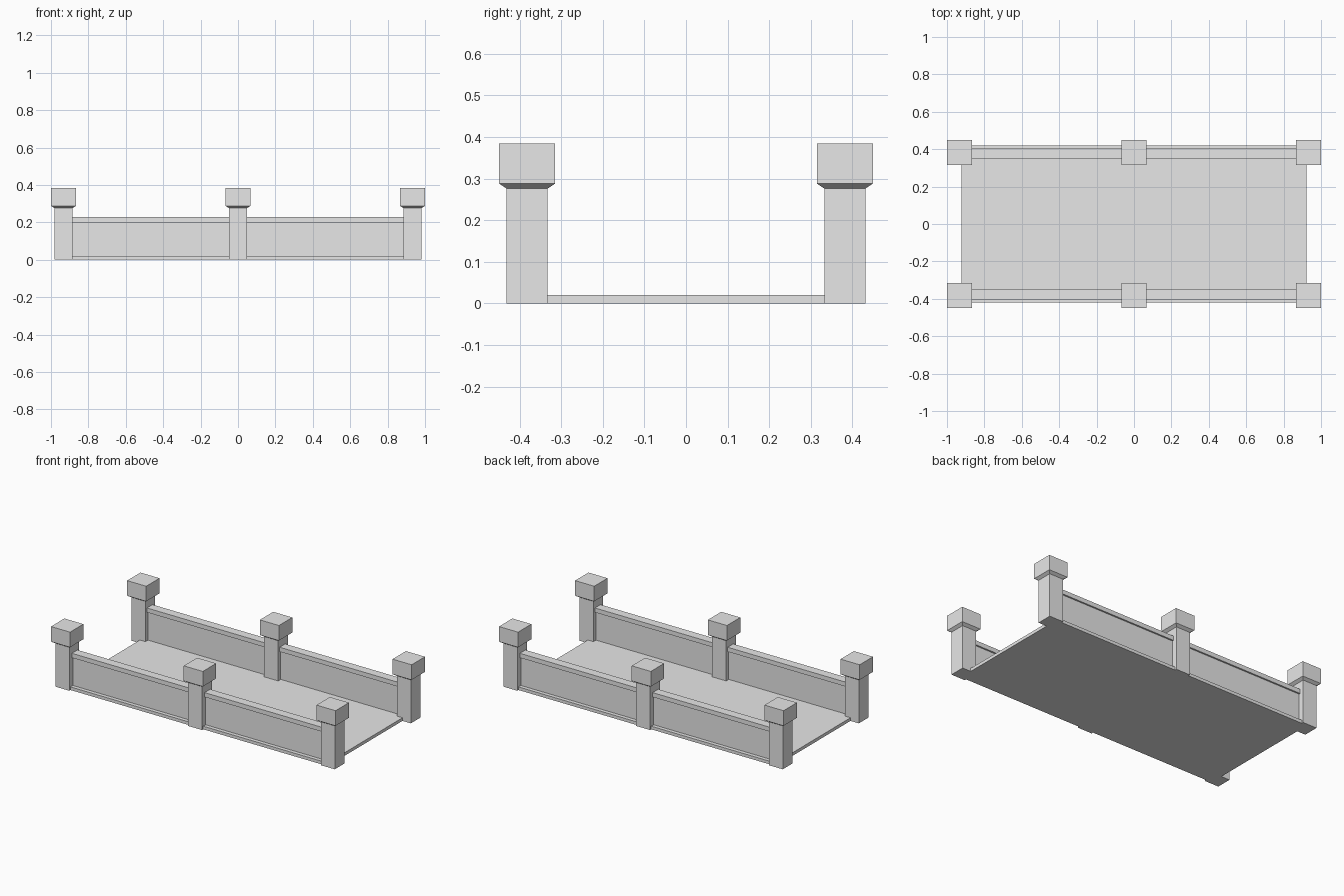
import bpy
import bmesh

cube = bpy.data.objects.get("Cube")
if cube:
    bpy.data.objects.remove(cube, do_unlink=True)

stone = bpy.data.materials.new("light_grey_stone")
stone.use_nodes = True
GREY = (0.8, 0.8, 0.8, 1.0)
stone.diffuse_color = GREY
stone.node_tree.nodes["Principled BSDF"].inputs["Base Color"].default_value = GREY

POST_X = 0.933
POST_Y = 0.382
RAIL_Y = 0.377


def finish(bm, name):
    bmesh.ops.recalc_face_normals(bm, faces=bm.faces)
    mesh = bpy.data.meshes.new(name)
    bm.to_mesh(mesh)
    bm.free()
    mesh.materials.append(stone)
    obj = bpy.data.objects.new(name, mesh)
    bpy.context.collection.objects.link(obj)
    return obj


def box(name, center, half, z0, z1):
    bm = bmesh.new()
    bmesh.ops.create_cube(bm, size=2)
    for v in bm.verts:
        v.co = (center[0] + v.co.x * half[0],
                center[1] + v.co.y * half[1],
                z1 if v.co.z > 0 else z0)
    return finish(bm, name)


def post(name, x, y):
    """Square post whose cap flares out from the shaft, as one stepped loft."""
    bm = bmesh.new()
    rings = []
    for half, z in ((0.049, 0), (0.049, 0.276), (0.067, 0.288), (0.067, 0.384)):
        rings.append([bm.verts.new((x + sx * half, y + sy * half, z))
                      for sx, sy in ((-1, -1), (1, -1), (1, 1), (-1, 1))])
    for low, high in zip(rings, rings[1:]):
        for i in range(4):
            j = (i + 1) % 4
            bm.faces.new((low[i], low[j], high[j], high[i]))
    bm.faces.new(rings[0][::-1])
    bm.faces.new(rings[-1])
    return finish(bm, name)


# Floor slab
box("deck", (0, 0), (0.923, 0.419), 0, 0.02)

for side, sy in (("front", -1), ("back", 1)):
    # Three posts along each side
    for place, sx in (("right", -1), ("middle", 0), ("left", 1)):
        post(f"{side}_{place}_post", sx * POST_X, sy * POST_Y)
    # Wall panels with an overhanging top rail between the posts
    for place, sx in (("right", -1), ("left", 1)):
        center = (sx * POST_X / 2, sy * RAIL_Y)
        box(f"{side}_{place}_wall", center, (0.43, 0.018), 0.02, 0.2)
        box(f"{side}_{place}_rail", center, (0.43, 0.028), 0.2, 0.228)
